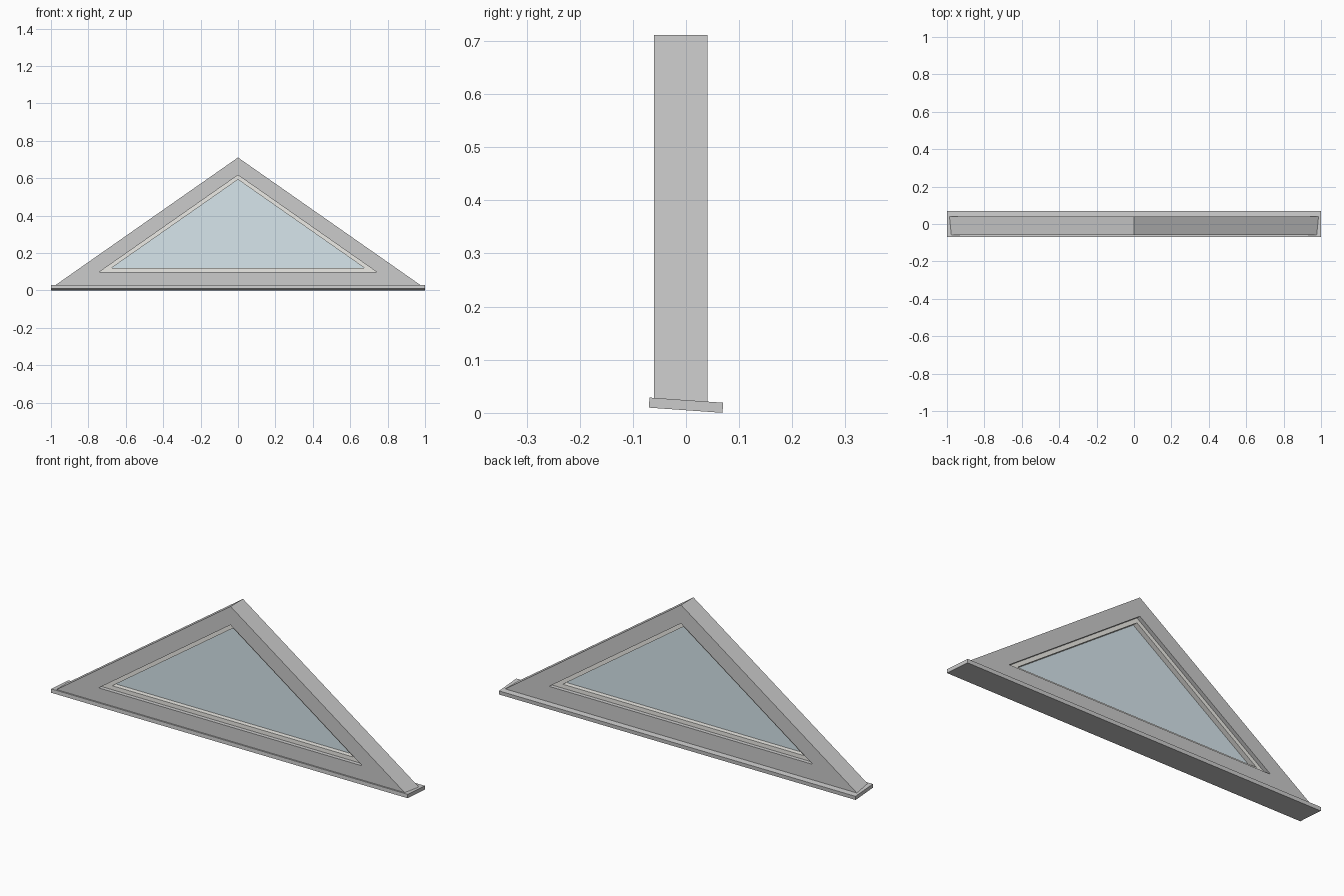
import bpy, bmesh, math

if "Cube" in bpy.data.objects:
    bpy.data.objects.remove(bpy.data.objects["Cube"])

SLOPE = 0.699  # pitch of the gable sides


def triangle(base, apex):
    half = (apex - base) / SLOPE
    return [(-half, base), (half, base), (0, apex)]


def finish(name, bm, color=None):
    bmesh.ops.recalc_face_normals(bm, faces=bm.faces)
    mesh = bpy.data.meshes.new(name)
    bm.to_mesh(mesh)
    bm.free()
    obj = bpy.data.objects.new(name, mesh)
    bpy.context.collection.objects.link(obj)
    if color:
        mat = bpy.data.materials.new(name + "_colour")
        mat.diffuse_color = color
        mat.use_nodes = True
        mat.node_tree.nodes["Principled BSDF"].inputs["Base Color"].default_value = mat.diffuse_color
        mesh.materials.append(mat)
    return obj


def triangle_ring(name, outer, inner, y0, y1, color=None):
    """Mitred triangular frame between two similar triangles."""
    bm = bmesh.new()
    loops = [[bm.verts.new((x, y, z)) for x, z in triangle(*t)]
             for t, y in ((outer, y0), (outer, y1), (inner, y1), (inner, y0))]
    for k in range(4):
        a, b = loops[k], loops[(k + 1) % 4]
        for i in range(3):
            j = (i + 1) % 3
            bm.faces.new((a[i], a[j], b[j], b[i]))
    return finish(name, bm, color)


def triangle_panel(name, tri, y0, y1, color=None):
    bm = bmesh.new()
    face = bm.faces.new([bm.verts.new((x, y0, z)) for x, z in triangle(*tri)])
    ext = bmesh.ops.extrude_face_region(bm, geom=[face], use_keep_orig=True)
    for v in ext["geom"]:
        if isinstance(v, bmesh.types.BMVert):
            v.co.y = y1
    return finish(name, bm, color)


# Outer frame, recessed inner sash and glass pane
triangle_ring("outer_frame", (0.014, 0.711), (0.10, 0.617), -0.06, 0.04)
triangle_ring("inner_sash", (0.10, 0.617), (0.12, 0.593), -0.04, 0.02,
              (0.84, 0.83, 0.79, 1))
triangle_panel("glass_pane", (0.116, 0.597), -0.015, -0.005,
               (0.68, 0.79, 0.84, 1))

# Sloping sill
bm = bmesh.new()
bmesh.ops.create_cube(bm, size=1)
bmesh.ops.scale(bm, vec=(2.0, 0.139, 0.019), verts=bm.verts)
sill = finish("sill", bm)
sill.location.z = 0.0145
sill.rotation_euler.x = math.radians(-4)
